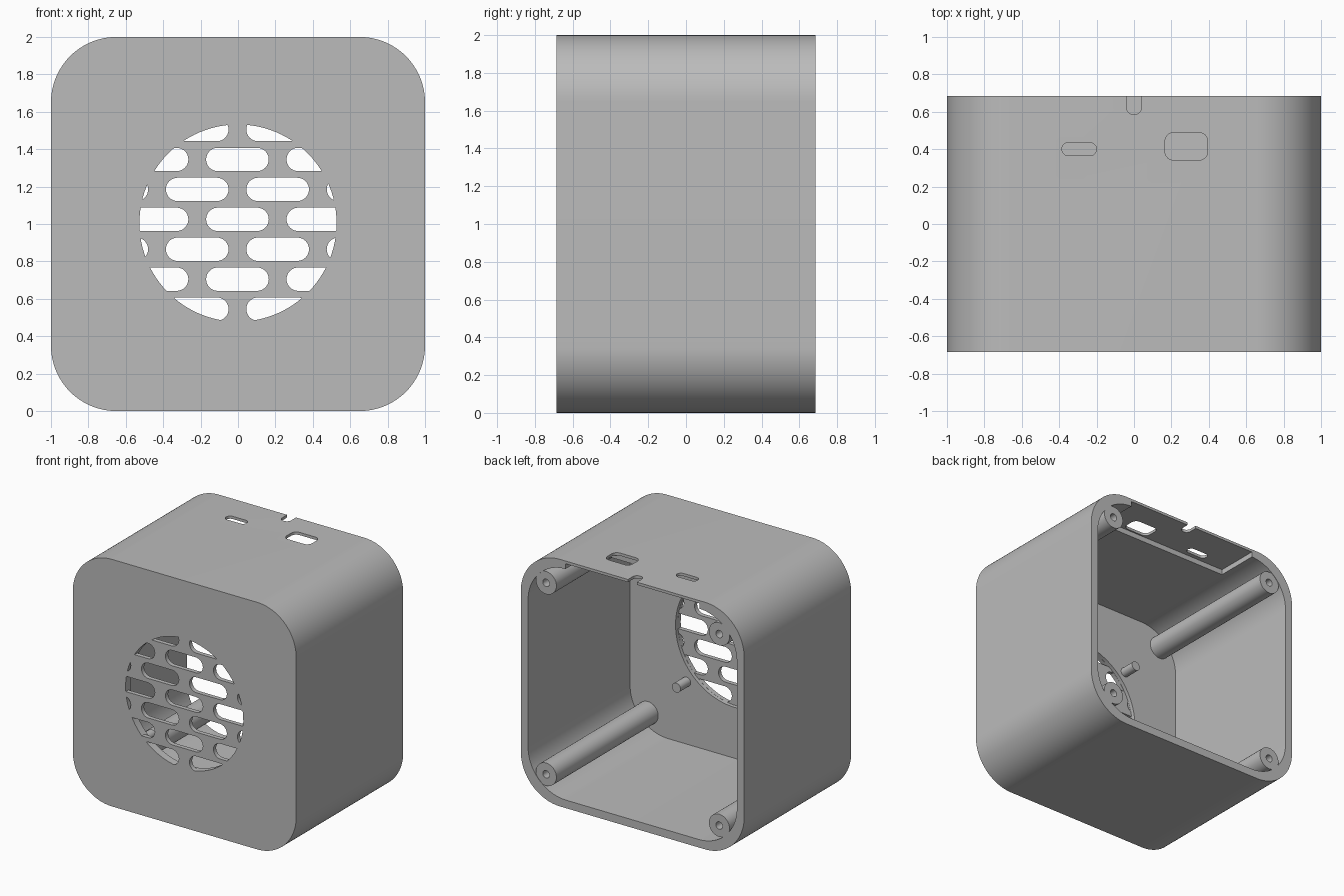
import bpy
import bmesh
import math

cube = bpy.data.objects.get("Cube")
if cube:
    bpy.data.objects.remove(cube, do_unlink=True)

grey = bpy.data.materials.new("matte_grey")
grey.use_nodes = True
grey.diffuse_color = (0.5, 0.5, 0.5, 1)
grey.node_tree.nodes["Principled BSDF"].inputs["Base Color"].default_value = (0.5, 0.5, 0.5, 1)

HALF_DEPTH = 0.685
WALL = 0.065
MID = 1.0


def rounded_rect(cu, cv, w, h, r, steps=12):
    """Outline of a rectangle with rounded corners; r = h/2 gives a stadium."""
    pts = []
    corners = [(1, 1), (-1, 1), (-1, -1), (1, -1)]
    for i, (su, sv) in enumerate(corners):
        for k in range(steps + 1):
            a = math.pi / 2 * (i + k / steps)
            p = (cu + su * (w / 2 - r) + r * math.cos(a),
                 cv + sv * (h / 2 - r) + r * math.sin(a))
            if not pts or math.dist(p, pts[-1]) > 1e-4:
                pts.append(p)
    if math.dist(pts[0], pts[-1]) < 1e-4:
        pts.pop()
    return pts


def circle(cu, cv, r, n=32):
    return [(cu + r * math.cos(math.tau * k / n), cv + r * math.sin(math.tau * k / n))
            for k in range(n)]


def prism(name, outlines, axis, start, end):
    """Extrude outlines along y (drawn in xz) or along z (drawn in xy)."""
    bm = bmesh.new()
    for pts in outlines:
        rings = []
        for t in (start, end):
            rings.append([bm.verts.new((u, t, v) if axis == "y" else (u, v, t))
                          for u, v in pts])
        low, high = rings
        bm.faces.new(low)
        bm.faces.new(high)
        for i in range(len(pts)):
            j = (i + 1) % len(pts)
            bm.faces.new((low[i], low[j], high[j], high[i]))
    bmesh.ops.recalc_face_normals(bm, faces=bm.faces[:])
    mesh = bpy.data.meshes.new(name)
    bm.to_mesh(mesh)
    bm.free()
    mesh.materials.append(grey)
    obj = bpy.data.objects.new(name, mesh)
    bpy.context.collection.objects.link(obj)
    return obj


def activate(obj):
    bpy.ops.object.select_all(action="DESELECT")
    obj.select_set(True)
    bpy.context.view_layer.objects.active = obj


def boolean(obj, cutter, operation="DIFFERENCE"):
    cutter.hide_render = True
    mod = obj.modifiers.new("cut", "BOOLEAN")
    mod.operation = operation
    mod.solver = "EXACT"
    mod.object = cutter
    activate(obj)
    bpy.ops.object.modifier_apply(modifier=mod.name)
    bpy.data.objects.remove(cutter, do_unlink=True)


# Hollow case, open at the back
case = prism("case", [rounded_rect(0, MID, 2, 2, 0.35, 24)], "y", -HALF_DEPTH, HALF_DEPTH)
inner = 2 - 2 * WALL
boolean(case, prism("cavity", [rounded_rect(0, MID, inner, inner, 0.34, 24)], "y",
                    WALL - HALF_DEPTH, 1))

# Thinned ceiling behind the ports
boolean(case, prism("ceiling_recess", [rounded_rect(0, 0.63, 1.2, 0.6, 0.001, 1)], "z",
                    1.85, 1.978))

# Round grille: thin web with staggered slots trimmed to a circle
GRILLE_Z, GRILLE_R = 1.005, 0.528
boolean(case, prism("grille_recess", [circle(0, GRILLE_Z, GRILLE_R, 96)], "y", -0.65, -0.5))
slots = []
for row in range(-3, 4):
    columns = (-1.5, -0.5, 0.5, 1.5) if row % 2 else (-1, 0, 1)
    for col in columns:
        slots.append(rounded_rect(col * 0.43 - 0.003, 1.025 + row * 0.16, 0.335, 0.125, 0.0625, 8))
slot_cutter = prism("slot_cutter", slots, "y", -0.8, -0.6)
boolean(slot_cutter, prism("slot_trim", [circle(0, GRILLE_Z, GRILLE_R - 0.001, 96)],
                           "y", -0.9, -0.5), "INTERSECT")
boolean(case, slot_cutter)

# Ports and cable notch in the top
ports = [rounded_rect(-0.293, 0.4, 0.185, 0.07, 0.035, 8),
         rounded_rect(0.28, 0.415, 0.228, 0.146, 0.045, 8),
         rounded_rect(0, 0.735, 0.08, 0.3, 0.04, 8)]
boolean(case, prism("port_cutter", ports, "z", 1.9, 2.1))

# Screw posts in the corners and short pegs around the grille
signs = [(sx, sz) for sx in (-1, 1) for sz in (-1, 1)]


def at_corners(offset, radius):
    return [circle(sx * offset, MID + sz * offset, radius) for sx, sz in signs]


posts = prism("screw_posts", at_corners(0.775, 0.092), "y", -0.65, 0.682)
boolean(posts, prism("screw_holes", at_corners(0.775, 0.03), "y", 0.3, 0.8))
pegs = prism("speaker_pegs", at_corners(0.43, 0.038), "y", -0.65, -0.49)

for part in (case, posts, pegs):
    activate(part)
    bpy.ops.object.shade_smooth_by_angle(angle=math.radians(30))
